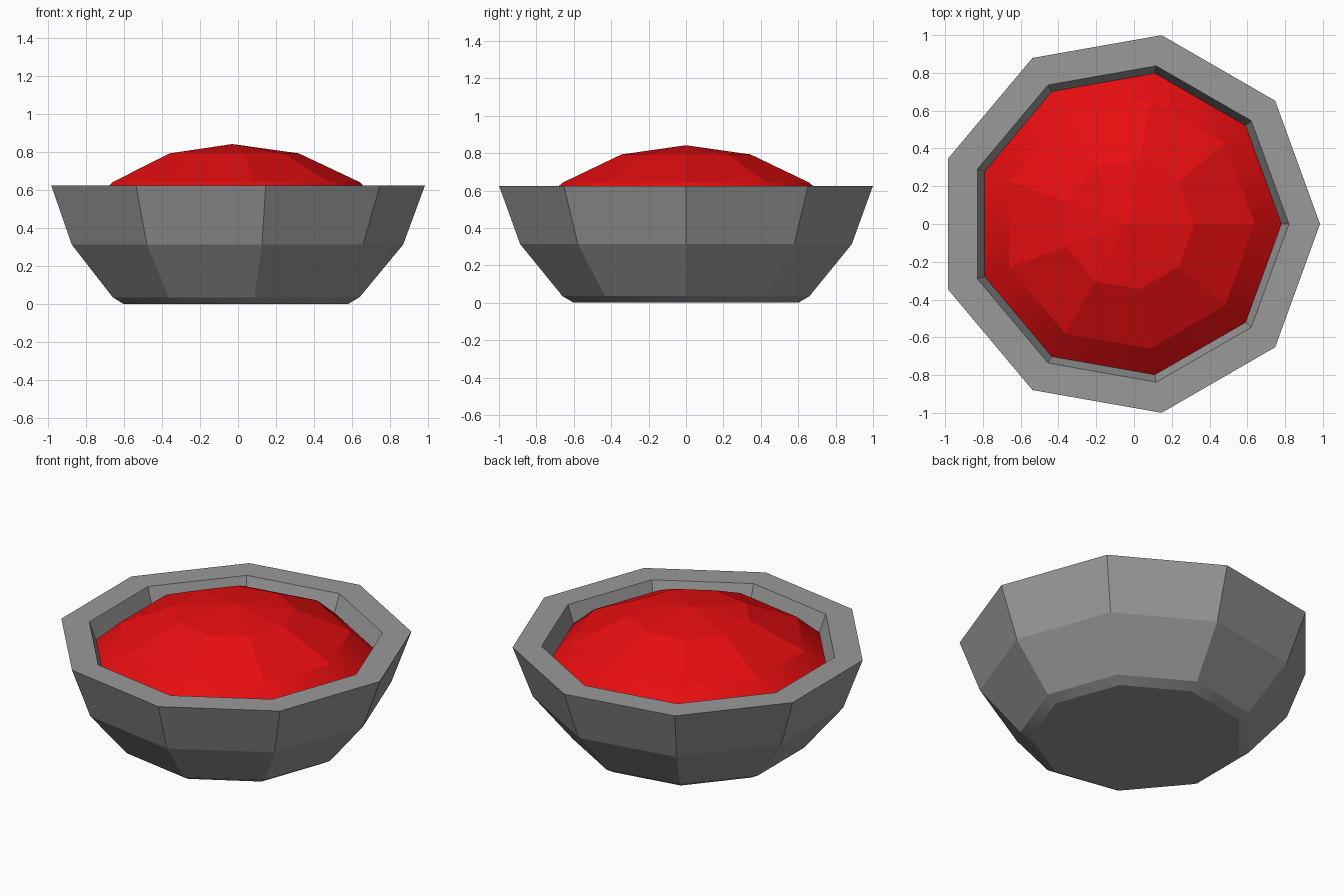
import bpy, bmesh
from math import cos, sin, tau

cube = bpy.data.objects.get("Cube")
if cube:
    bpy.data.objects.remove(cube, do_unlink=True)

SIDES = 9
CENTRE_X = -0.03


def material(name, colour):
    mat = bpy.data.materials.new(name)
    mat.use_nodes = True
    mat.diffuse_color = colour
    bsdf = mat.node_tree.nodes["Principled BSDF"]
    bsdf.inputs["Base Color"].default_value = colour
    bsdf.inputs["Roughness"].default_value = 0.8
    return mat


def turned(name, profile, mat, smooth_band, cap_start=False, cap_end=False, apex=None):
    """Sweep a (radius, height) profile round a nine-sided ring."""
    bm = bmesh.new()
    rings = [[bm.verts.new((CENTRE_X + r * cos(tau * i / SIDES), r * sin(tau * i / SIDES), z))
              for i in range(SIDES)] for r, z in profile]
    for band, (low, high) in enumerate(zip(rings, rings[1:])):
        for i in range(SIDES):
            j = (i + 1) % SIDES
            face = bm.faces.new((low[i], low[j], high[j], high[i]))
            face.smooth = band == smooth_band
    if cap_start:
        bm.faces.new(rings[0][::-1])
    if cap_end:
        bm.faces.new(rings[-1])
    if apex is not None:
        tip = bm.verts.new((CENTRE_X, 0, apex))
        for i in range(SIDES):
            bm.faces.new((rings[-1][i], rings[-1][(i + 1) % SIDES], tip))
    mesh = bpy.data.meshes.new(name)
    bm.to_mesh(mesh)
    bm.free()
    mesh.materials.append(mat)
    obj = bpy.data.objects.new(name, mesh)
    bpy.context.collection.objects.link(obj)
    return obj


grey = material("stone grey", (0.32, 0.32, 0.32, 1))
red = material("bright red", (0.8, 0.004, 0.005, 1))

# Bowl: base bevel, two flaring bands, flat rim, inner wall and floor
turned("bowl", [(0.61, 0), (0.67, 0.035), (0.90, 0.313), (1.015, 0.625),
                (0.85, 0.625), (0.775, 0.42)],
       grey, smooth_band=0, cap_start=True, cap_end=True)

# Domed filling that meets the inner wall
turned("filling", [(0.812, 0.515), (0.67, 0.642), (0.35, 0.793)],
       red, smooth_band=0, apex=0.842)
